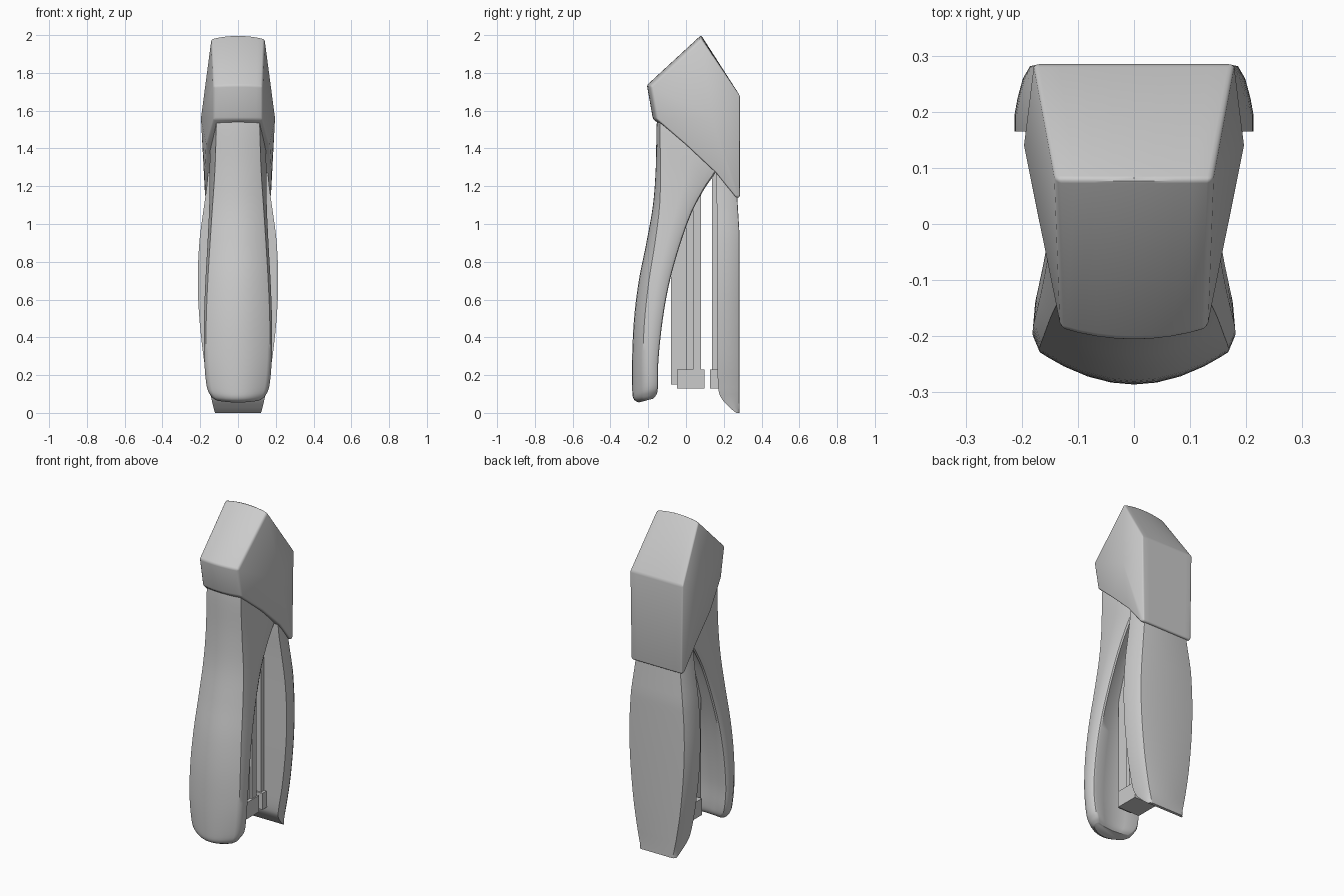
import bpy, bmesh
from mathutils import Vector

if "Cube" in bpy.data.objects:
    bpy.data.objects.remove(bpy.data.objects["Cube"])


def finish(name, bm, angle=0.6, bevel=0.0, segs=3):
    bmesh.ops.recalc_face_normals(bm, faces=bm.faces)
    me = bpy.data.meshes.new(name)
    bm.to_mesh(me)
    bm.free()
    ob = bpy.data.objects.new(name, me)
    bpy.context.collection.objects.link(ob)
    bpy.ops.object.select_all(action='DESELECT')
    ob.select_set(True)
    bpy.context.view_layer.objects.active = ob
    if bevel:
        m = ob.modifiers.new("bevel", 'BEVEL')
        m.width, m.segments = bevel, segs
        m.limit_method, m.angle_limit = 'ANGLE', 0.5
        bpy.ops.object.modifier_apply(modifier=m.name)
    bpy.ops.object.shade_smooth_by_angle(angle=angle)
    return ob


def smooth_rows(rows, n=5):
    """Catmull-Rom interpolation of parameter rows."""
    out = []
    r = [rows[0]] + rows + [rows[-1]]
    for i in range(1, len(r) - 2):
        for k in range(n):
            t = k / n
            out.append([0.5 * (2 * b + (c - a) * t + (2 * a - 5 * b + 4 * c - d) * t * t
                               + (3 * b - a - 3 * c + d) * t ** 3)
                        for a, b, c, d in zip(r[i - 1], r[i], r[i + 1], r[i + 2])])
    return out + [rows[-1]]


def loft(rings):
    bm = bmesh.new()
    vs = [[bm.verts.new(p) for p in ring] for ring in rings]
    n = len(vs[0])
    for a, b in zip(vs, vs[1:]):
        for i in range(n):
            j = (i + 1) % n
            bm.faces.new((a[i], a[j], b[j], b[i]))
    bm.faces.new(vs[0])
    bm.faces.new(vs[-1])
    return bm


def box(name, hx, y0, y1, z0, z1, x=0.0):
    bm = bmesh.new()
    bmesh.ops.create_cube(bm, size=1)
    for v in bm.verts:
        v.co = (x + v.co.x * 2 * hx, (y0 + y1) / 2 + v.co.y * (y1 - y0),
                (z0 + z1) / 2 + v.co.z * (z1 - z0))
    return finish(name, bm)


# Front lever handle: front y, z, back y, z, front half width, side half width, front bow
rows = [
    (-.14, 1.66, .19, 1.42, .112, .135, .015),
    (-.155, 1.53, .165, 1.29, .115, .148, .018),
    (-.16, 1.30, .10, 1.19, .122, .15, .025),
    (-.175, 1.10, .03, 1.06, .135, .153, .035),
    (-.21, .90, -.035, .88, .148, .162, .045),
    (-.25, .70, -.09, .68, .16, .173, .053),
    (-.275, .50, -.125, .48, .168, .18, .056),
    (-.285, .30, -.146, .28, .167, .179, .056),
    (-.285, .13, -.148, .15, .152, .166, .056),
    (-.278, .075, -.155, .10, .13, .143, .05),
    (-.25, .055, -.175, .075, .108, .118, .035),
]
rings = []
for fy, fz, by, bz, fw, sw, bow in smooth_rows(rows):
    def at(x, s, f=Vector((0, fy, fz)), b=Vector((0, by, bz))):
        p = f.lerp(b, s)
        return Vector((x, p.y, p.z))
    d = by - fy
    half = [at(fw * t, bow * t * t / d) for t in (.25, .5, .75, .93, 1)]
    s = max(.6, bow / d + .2)
    half += [at(sw, s), at(sw * .98, .88), at(sw * .92, .98), at(sw * .86, 1), at(sw * .45, .86)]
    mirror = [Vector((-p.x, p.y, p.z)) for p in reversed(half)]
    rings.append([at(0, 0)] + half + [at(0, .82)] + mirror)
finish("lever_handle", loft(rings))

# Rear base plate: z, half width, front y
rows = [(0, .122, .265), (.03, .13, .23), (.08, .142, .186), (.14, .155, .17), (.3, .183, .167),
        (.52, .206, .165), (.72, .213, .165), (.92, .203, .165), (1.1, .179, .163),
        (1.22, .163, .16), (1.38, .15, .16)]
sec = [(.83, 1), (.87, .985), (.93, .8), (.975, .5), (1, .25), (1, 0), (.88, 0)]
rings = []
for z, w, fy in smooth_rows(rows):
    back = .283 - .012 * max(0, min(1, (z - .95) / .2))
    half = [(w * a, fy + (back - fy) * s, z) for a, s in sec]
    rings.append(half + [(-x, y, zz) for x, y, zz in reversed(half)])
finish("base_plate", loft(rings))

# Faceted head cap: y, z, half width, outward bow in y, in z
prof = [(-.187, 1.73, .13, -.02, .005), (.08, 1.983, .14, 0, .017), (.285, 1.68, .178, 0, 0),
        (.285, 1.14, .17, 0, 0), (.265, 1.14, .174, 0, 0), (.16, 1.27, .176, 0, 0),
        (0, 1.42, .168, 0, 0), (-.155, 1.555, .13, -.02, 0)]
cols = []
bm = bmesh.new()
for k in range(9):
    t = k / 4 - 1
    cols.append([bm.verts.new((w * t, y + by * (1 - t * t), z + bz * (1 - t * t)))
                 for y, z, w, by, bz in prof])
n = len(prof)
for a, b in zip(cols, cols[1:]):
    for i in range(n):
        j = (i + 1) % n
        bm.faces.new((a[i], a[j], b[j], b[i]))
for col, sx in ((cols[0], -1), (cols[-1], 1)):
    c = bm.verts.new((sx * .196, .14, 1.56))
    for i in range(n):
        bm.faces.new((col[i], col[(i + 1) % n], c))
finish("head_cap", bm, bevel=.014)

# Staple magazine between the two jaws
box("driver_rail", .045, -.08, 0, .15, 1.0)
box("magazine_core", .055, 0, .04, .22, 1.35)
for side in (-1, 1):
    box("magazine_wall", .008, .036, .08, .22, 1.35, x=side * .06)
box("magazine_floor", .055, .07, .08, .22, 1.35)
box("magazine_nose", .075, -.048, .097, .13, .23)

# Anvil strip on the base plate
box("anvil_strip", .06, .138, .17, .14, 1.28)
box("anvil_block", .075, .128, .175, .13, .23)
